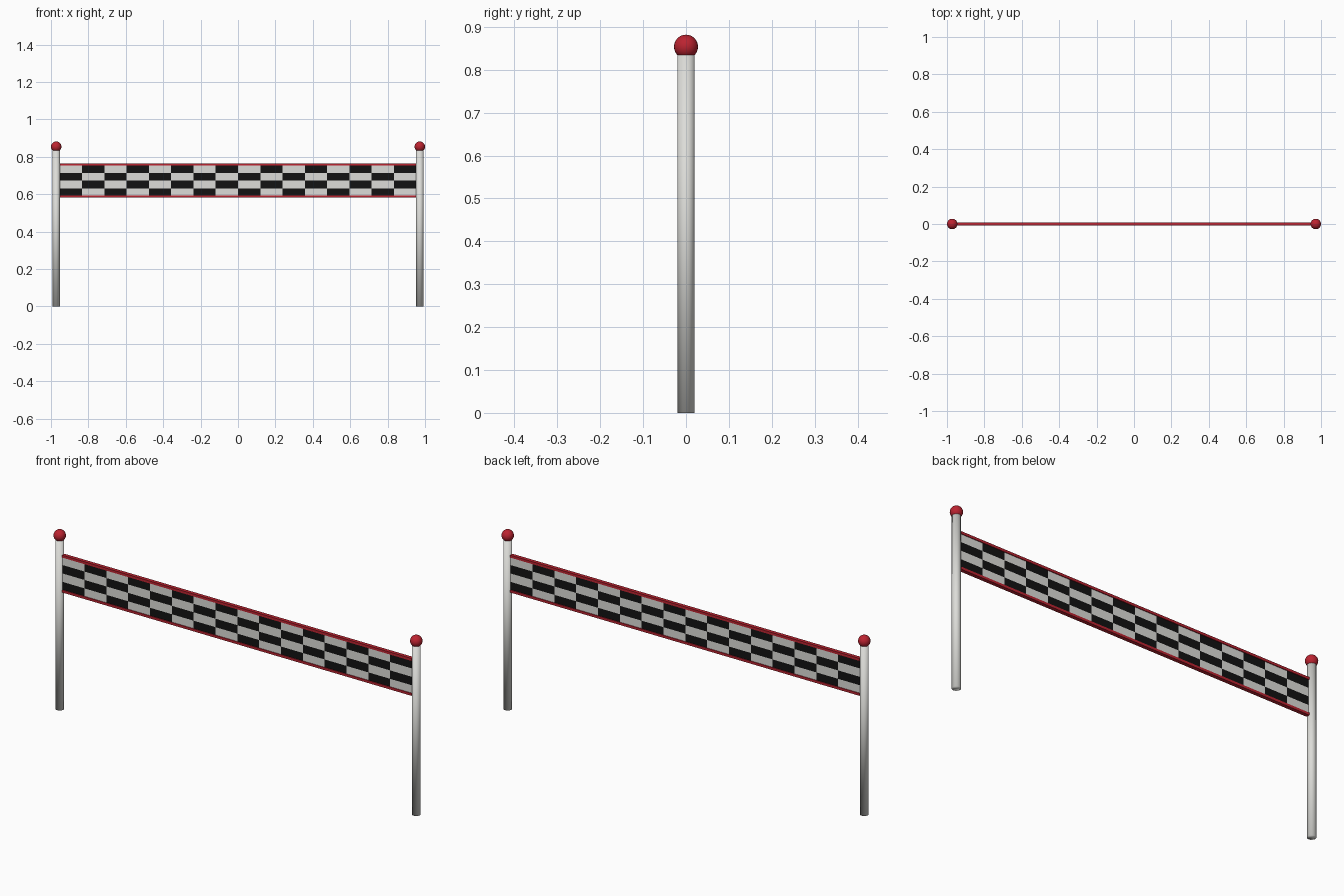
import bpy, bmesh
from mathutils import Matrix

if "Cube" in bpy.data.objects:
    bpy.data.objects.remove(bpy.data.objects["Cube"])

def mat(name, c):
    m = bpy.data.materials.new(name)
    m.diffuse_color = (*c, 1)
    m.use_nodes = True
    m.node_tree.nodes["Principled BSDF"].inputs["Base Color"].default_value = m.diffuse_color
    return m

WHITE = mat("off_white", (0.72, 0.72, 0.69))
BLACK = mat("black", (0.006, 0.006, 0.006))
RED = mat("red", (0.50, 0.017, 0.03))

def finish(name, bm, mats, smooth=False):
    bmesh.ops.recalc_face_normals(bm, faces=bm.faces)
    for f in bm.faces:
        f.smooth = smooth
    me = bpy.data.meshes.new(name)
    bm.to_mesh(me)
    bm.free()
    for m in mats:
        me.materials.append(m)
    ob = bpy.data.objects.new(name, me)
    bpy.context.collection.objects.link(ob)
    return ob

POST_X, POST_R, POST_H = 0.972, 0.02, 0.84
HALF, Z0, Z1 = 0.952, 0.59, 0.756      # banner extents
COLS, ROWS, T = 16, 4, 0.005           # checks and half thickness

# Posts with ball finials
for side, s in (("left", -1), ("right", 1)):
    bm = bmesh.new()
    bmesh.ops.create_cone(bm, cap_ends=True, segments=16, radius1=POST_R, radius2=POST_R,
                          depth=POST_H, matrix=Matrix.Translation((s * POST_X, 0, POST_H / 2)))
    finish(side + "_post", bm, [WHITE], True)
    bm = bmesh.new()
    bmesh.ops.create_uvsphere(bm, u_segments=24, v_segments=14, radius=0.028,
                              matrix=Matrix.Translation((s * POST_X, 0, 0.854)))
    finish(side + "_ball", bm, [RED], True)

# Chequered banner: front grid, and the same pattern turned round for the back
bm = bmesh.new()
for s in (1, -1):
    v = [[bm.verts.new((s * (-HALF + 2 * HALF * i / COLS), -s * T, Z1 + (Z0 - Z1) * j / ROWS))
          for i in range(COLS + 1)] for j in range(ROWS + 1)]
    for j in range(ROWS):
        for i in range(COLS):
            f = bm.faces.new((v[j][i], v[j + 1][i], v[j + 1][i + 1], v[j][i + 1]))
            f.material_index = (i + j) % 2
# Close the thin rim between front and back
rim = [e for e in bm.edges if e.is_boundary]
bmesh.ops.bridge_loops(bm, edges=rim)
for f in bm.faces:
    if len({v.co.y > 0 for v in f.verts}) == 2:
        f.material_index = 0
finish("banner", bm, [WHITE, BLACK])

# Red trim bars along the banner's top and bottom
for name, z in (("top_trim", 0.759), ("bottom_trim", 0.587)):
    bm = bmesh.new()
    bmesh.ops.create_cube(bm, size=1, matrix=Matrix.Translation((0, 0, z))
                          @ Matrix.Diagonal((2 * HALF, 0.018, 0.012, 1)))
    finish(name, bm, [RED])
